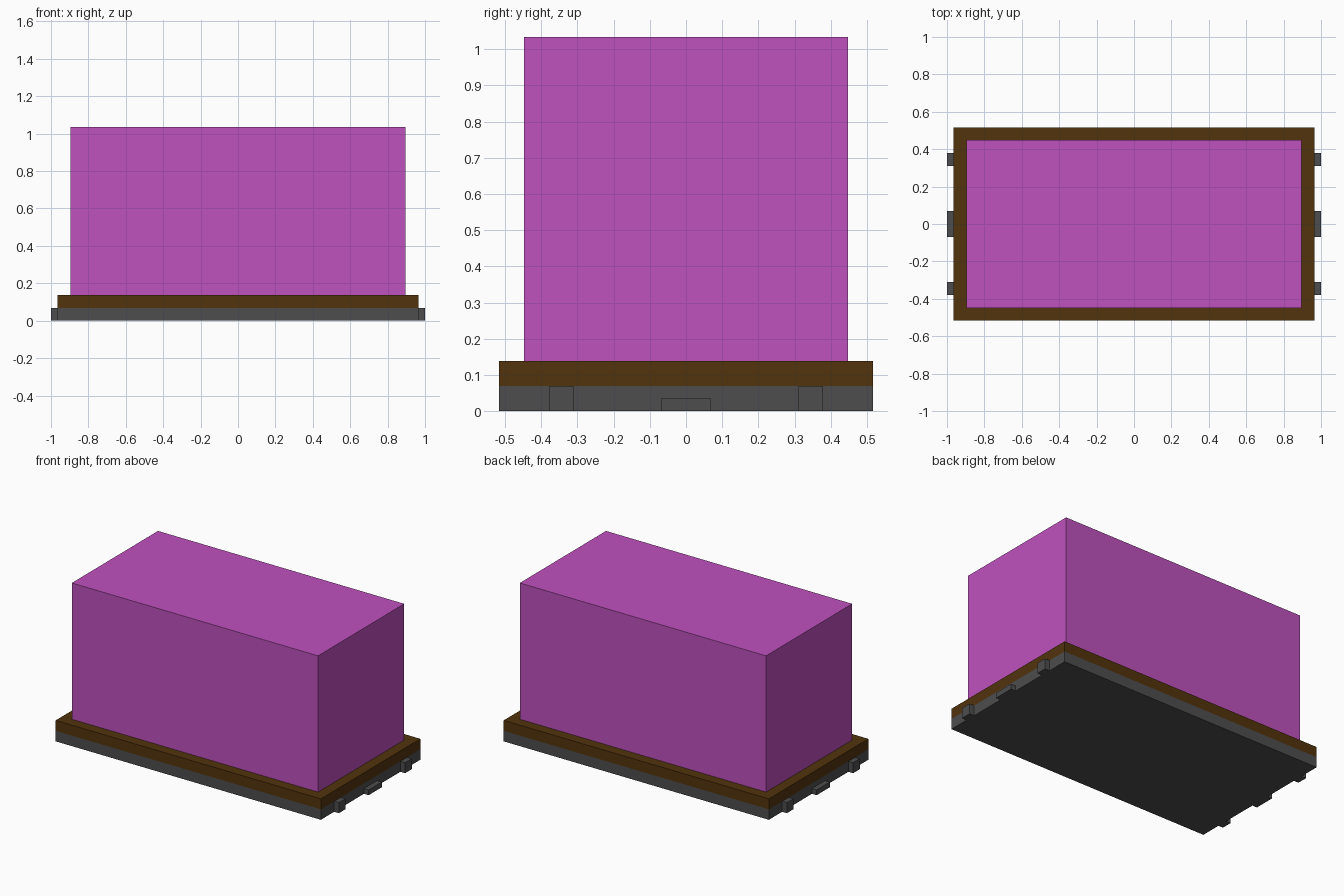
import bpy

if "Cube" in bpy.data.objects:
    bpy.data.objects.remove(bpy.data.objects["Cube"], do_unlink=True)

U = 2 / 58  # module size: the whole wagon is 58 modules long


def make_material(name, rgb):
    mat = bpy.data.materials.new(name)
    mat.use_nodes = True
    colour = (*rgb, 1)
    mat.diffuse_color = colour
    mat.node_tree.nodes["Principled BSDF"].inputs["Base Color"].default_value = colour
    return mat


def add_box(name, mat, x, y, z):
    """Box from (min, max) ranges given in modules."""
    ranges = (x, y, z)
    bpy.ops.mesh.primitive_cube_add(size=1)
    ob = bpy.context.object
    ob.name = name
    ob.location = [(a + b) / 2 * U for a, b in ranges]
    ob.scale = [(b - a) * U for a, b in ranges]
    ob.data.materials.append(mat)
    return ob


magenta = make_material("magenta", (0.52, 0.082, 0.515))
brown = make_material("dark brown", (0.084, 0.033, 0.004))
grey = make_material("dark grey", (0.075, 0.075, 0.075))

# Stacked body: chassis, deck and cargo block
add_box("chassis", grey, (-28, 28), (-15, 15), (0, 2))
add_box("deck", brown, (-28, 28), (-15, 15), (2, 4))
add_box("cargo_block", magenta, (-26, 26), (-13, 13), (4, 30))

# Buffers and low coupler on both ends
for side, x in (("left", (28, 29)), ("right", (-29, -28))):
    add_box(f"{side}_coupler", grey, x, (-2, 2), (0, 1))
    add_box(f"{side}_front_buffer", grey, x, (-11, -9), (0, 2))
    add_box(f"{side}_back_buffer", grey, x, (9, 11), (0, 2))
